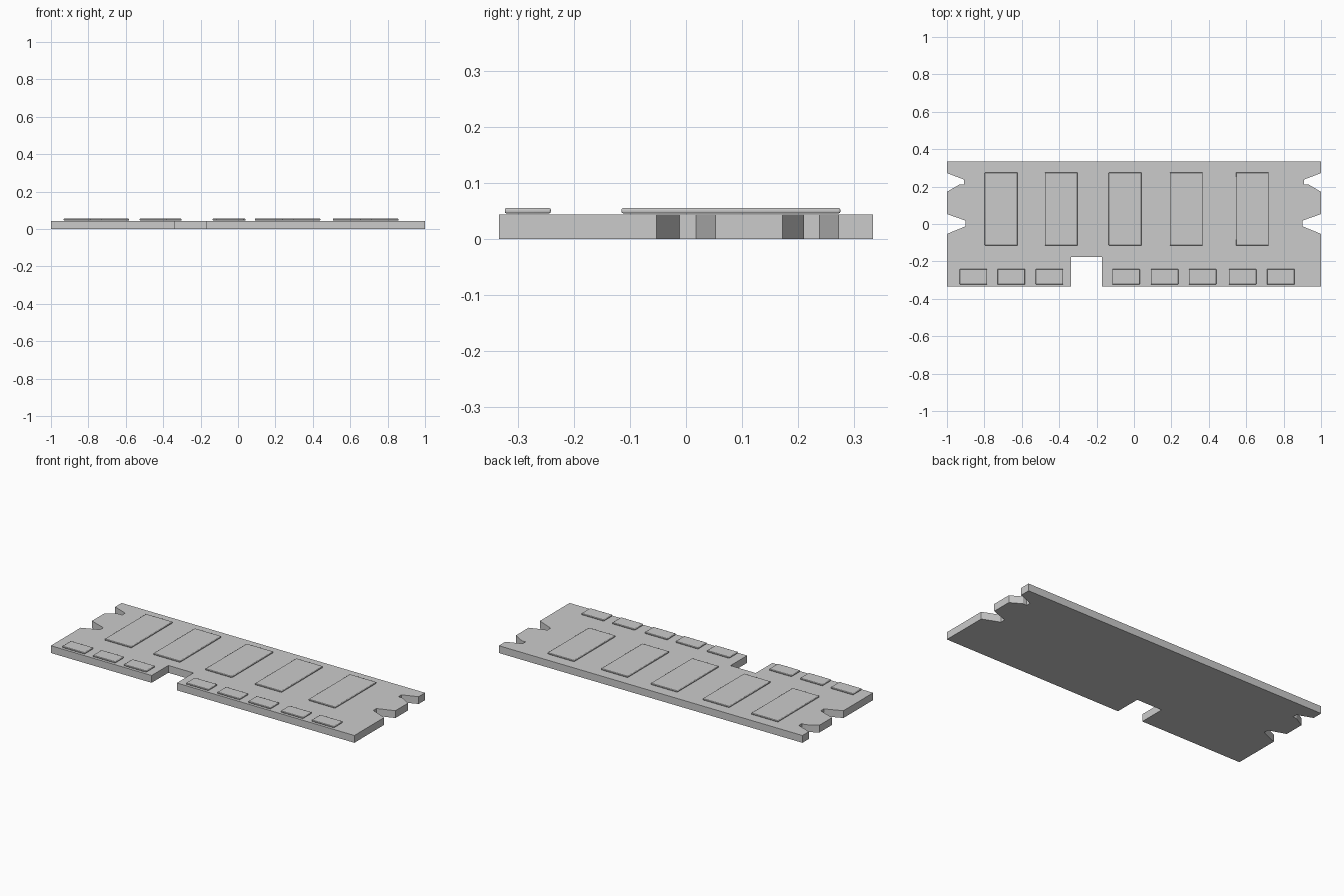
import bpy, bmesh

if "Cube" in bpy.data.objects:
    bpy.data.objects.remove(bpy.data.objects["Cube"])

BOARD_TOP = 0.0435


def board():
    # Side notches listed top to bottom as (depth, y)
    notches = [(0, 0.272), (0.09, 0.238), (0.09, 0.21), (0.065, 0.21), (0, 0.172),
               (0, 0.053), (0.10, 0.018), (0.10, -0.012), (0, -0.053)]
    left = [(-1 + d, y) for d, y in notches]
    right = [(1 - d, y) for d, y in reversed(notches)]
    # Key slot on the front edge
    slot = [(-0.336, -0.333), (-0.336, -0.176), (-0.17, -0.176), (-0.17, -0.333)]
    outline = ([(-1, 0.333)] + left + [(-1, -0.333)] + slot
               + [(1, -0.333)] + right + [(1, 0.333)])
    bm = bmesh.new()
    face = bm.faces.new([bm.verts.new((x, y, 0)) for x, y in outline])
    res = bmesh.ops.extrude_face_region(bm, geom=[face])
    top = [v for v in res["geom"] if isinstance(v, bmesh.types.BMVert)]
    bmesh.ops.translate(bm, verts=top, vec=(0, 0, BOARD_TOP))
    bmesh.ops.recalc_face_normals(bm, faces=bm.faces)
    mesh = bpy.data.meshes.new("circuit_board")
    bm.to_mesh(mesh)
    bm.free()
    obj = bpy.data.objects.new("circuit_board", mesh)
    bpy.context.collection.objects.link(obj)


def plate(name, x, width, y0, y1):
    # Thin block with softened edges, just proud of the board
    z0, z1 = 0.046, 0.0555
    bpy.ops.mesh.primitive_cube_add(size=1, location=(x + width / 2, (y0 + y1) / 2, (z0 + z1) / 2))
    obj = bpy.context.object
    obj.name = name
    obj.scale = (width, y1 - y0, z1 - z0)
    bpy.ops.object.transform_apply(location=False, rotation=False, scale=True)
    bevel = obj.modifiers.new("soft_edges", "BEVEL")
    bevel.width = 0.003
    bevel.segments = 2
    bpy.ops.object.shade_smooth_by_angle()


board()

# Memory chips
for i, x in enumerate((-0.798, -0.477, -0.135, 0.192, 0.545)):
    plate(f"memory_chip_{i + 1}", x, 0.175, -0.115, 0.275)

# Contact pads along the front edge
for i, x in enumerate((-0.932, -0.73, -0.526, -0.116, 0.09, 0.293, 0.507, 0.711)):
    plate(f"contact_pad_{i + 1}", x, 0.147, -0.323, -0.241)
